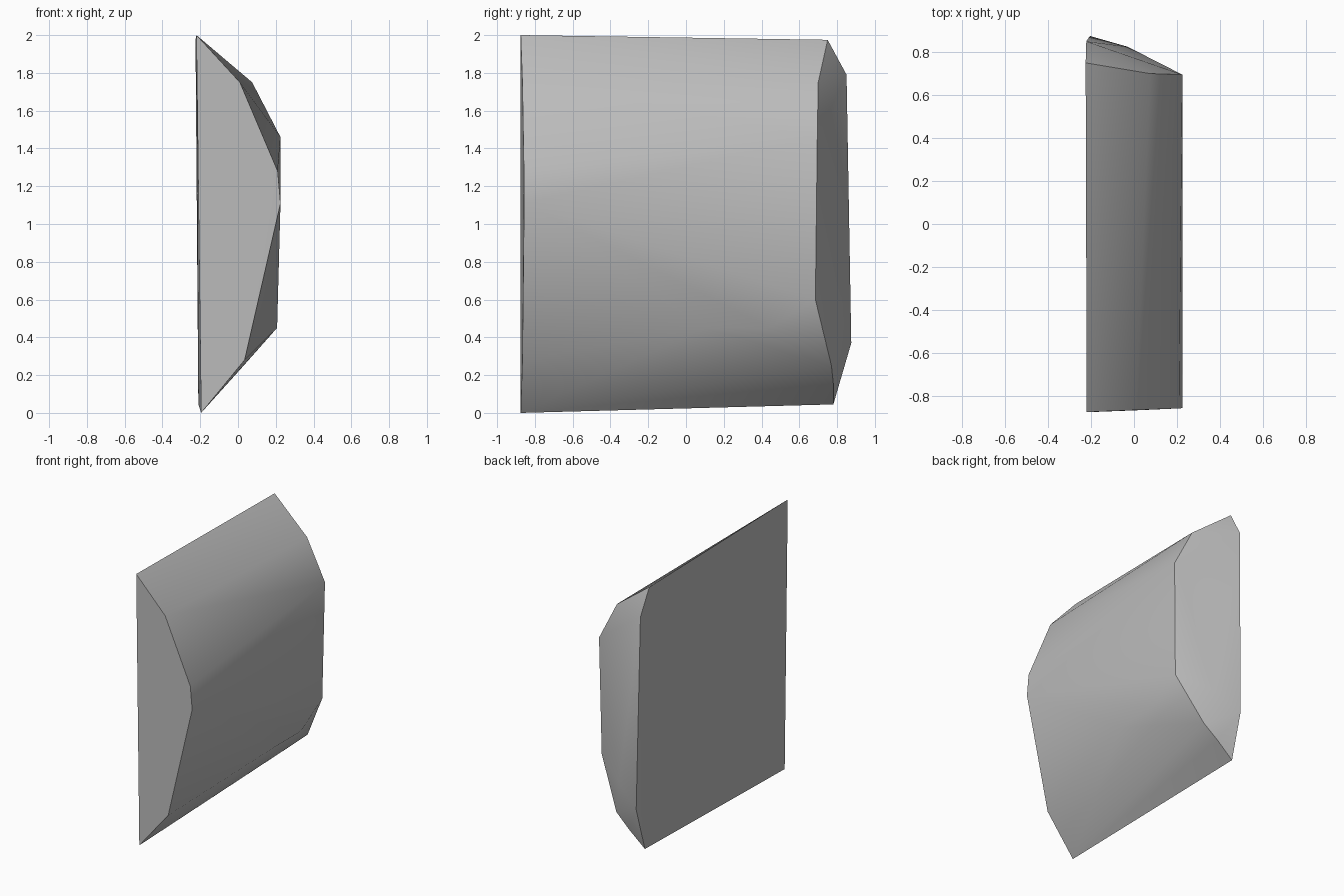
import bpy
import bmesh
import math

cube = bpy.data.objects.get("Cube")
if cube:
    bpy.data.objects.remove(cube, do_unlink=True)

# Plain grey stone
stone = bpy.data.materials.new("grey stone")
stone.use_nodes = True
grey = (0.5, 0.5, 0.5, 1)
stone.diffuse_color = grey
stone.node_tree.nodes["Principled BSDF"].inputs["Base Color"].default_value = grey

# Front end profile, from the top round to the base
front_end = [(-0.22, -0.875, 2.0), (0.01, -0.866, 1.75), (0.21, -0.858, 1.28),
             (0.225, -0.857, 1.11), (0.035, -0.866, 0.28), (-0.195, -0.875, 0)]
# Rim where the bulging side meets the slanted back end
back_rim = [(-0.225, 0.75, 1.975), (0.075, 0.7, 1.75), (0.225, 0.695, 1.46),
            (0.21, 0.685, 0.6), (0.03, 0.77, 0.25), (-0.08, 0.78, 0.155),
            (-0.21, 0.78, 0.045)]
# Outer edge and slight swelling of the back end
back_end = [(-0.222, 0.85, 1.79), (-0.205, 0.875, 0.37), (-0.03, 0.825, 0.5)]
# Short ridge low on the bulging side
side_ridge = [(0.207, 0.1, 0.45), (0.207, 0.44, 0.45)]

# Wrap the corner points in one faceted block
bm = bmesh.new()
for point in front_end + back_rim + back_end + side_ridge:
    bm.verts.new(point)
hull = bmesh.ops.convex_hull(bm, input=bm.verts)
loose = [v for v in bm.verts if not v.link_faces]
bmesh.ops.delete(bm, geom=loose, context='VERTS')
bmesh.ops.recalc_face_normals(bm, faces=bm.faces)
mesh = bpy.data.meshes.new("stone_block")
bm.to_mesh(mesh)
bm.free()
mesh.materials.append(stone)
block = bpy.data.objects.new("stone_block", mesh)
bpy.context.collection.objects.link(block)

# Soft facets, crisp ends
bpy.ops.object.select_all(action='DESELECT')
block.select_set(True)
bpy.context.view_layer.objects.active = block
bpy.ops.object.shade_smooth_by_angle(angle=math.radians(35))
